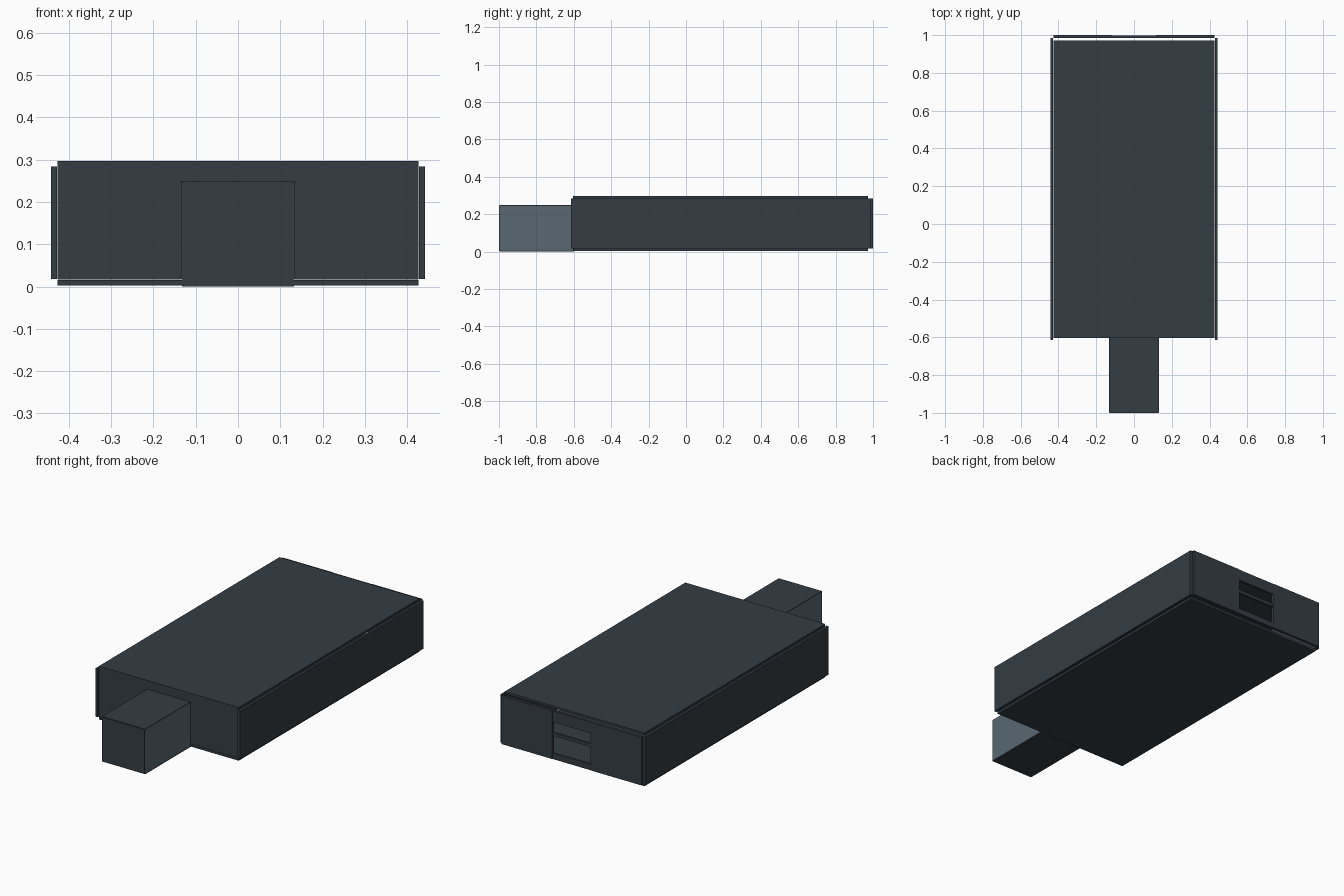
import bpy

if "Cube" in bpy.data.objects:
    bpy.data.objects.remove(bpy.data.objects["Cube"])


def material(name, rgb):
    m = bpy.data.materials.new(name)
    m.diffuse_color = (*rgb, 1)
    m.use_nodes = True
    m.node_tree.nodes["Principled BSDF"].inputs["Base Color"].default_value = m.diffuse_color
    return m


dark = material("dark_slate", (0.035, 0.047, 0.057))
light = material("light_slate", (0.10, 0.14, 0.17))


def panel(name, x, y, z, mat=dark):
    """Box panel from (min, max) ranges on each axis."""
    bpy.ops.mesh.primitive_cube_add(size=1, location=[(a + b) / 2 for a, b in (x, y, z)])
    ob = bpy.context.object
    ob.name = name
    ob.scale = [b - a for a, b in (x, y, z)]
    bpy.ops.object.transform_apply(location=False, rotation=False, scale=True)
    ob.data.materials.append(mat)
    return ob


# Main hall floor and roof
panel("hall_floor", (-0.427, 0.427), (-0.604, 0.972), (0.003, 0.016))
panel("hall_roof", (-0.427, 0.427), (-0.604, 0.972), (0.285, 0.297))

# Paired walls on both sides
for side, s in (("left", -1), ("right", 1)):
    def span(a, b):
        return tuple(sorted((s * a, s * b)))
    panel(side + "_hall_wall", span(0.428, 0.442), (-0.614, 0.986), (0.018, 0.284))
    panel(side + "_front_wall", span(0.134, 0.427), (-0.604, -0.592), (0.017, 0.285))
    panel(side + "_back_wall", span(0.117, 0.427), (0.985, 1.0), (0.018, 0.284))
    panel(side + "_passage_wall", span(0.127, 0.132), (-0.998, -0.602), (0.006, 0.245), light)

# Front doorway lintel
panel("front_lintel", (-0.134, 0.134), (-0.604, -0.592), (0.249, 0.285))

# Back window opening: lintel, crossbar and sill
panel("back_lintel", (-0.117, 0.117), (0.985, 0.998), (0.222, 0.284))
panel("back_crossbar", (-0.117, 0.117), (0.986, 0.997), (0.146, 0.164))
panel("back_sill", (-0.117, 0.117), (0.985, 0.998), (0.018, 0.050))

# Entrance passage
panel("passage_floor", (-0.132, 0.132), (-0.998, -0.600), (0.0, 0.006))
panel("passage_roof", (-0.132, 0.132), (-0.998, -0.600), (0.243, 0.249))
panel("passage_end", (-0.130, 0.130), (-1.0, -0.995), (0.003, 0.245))
